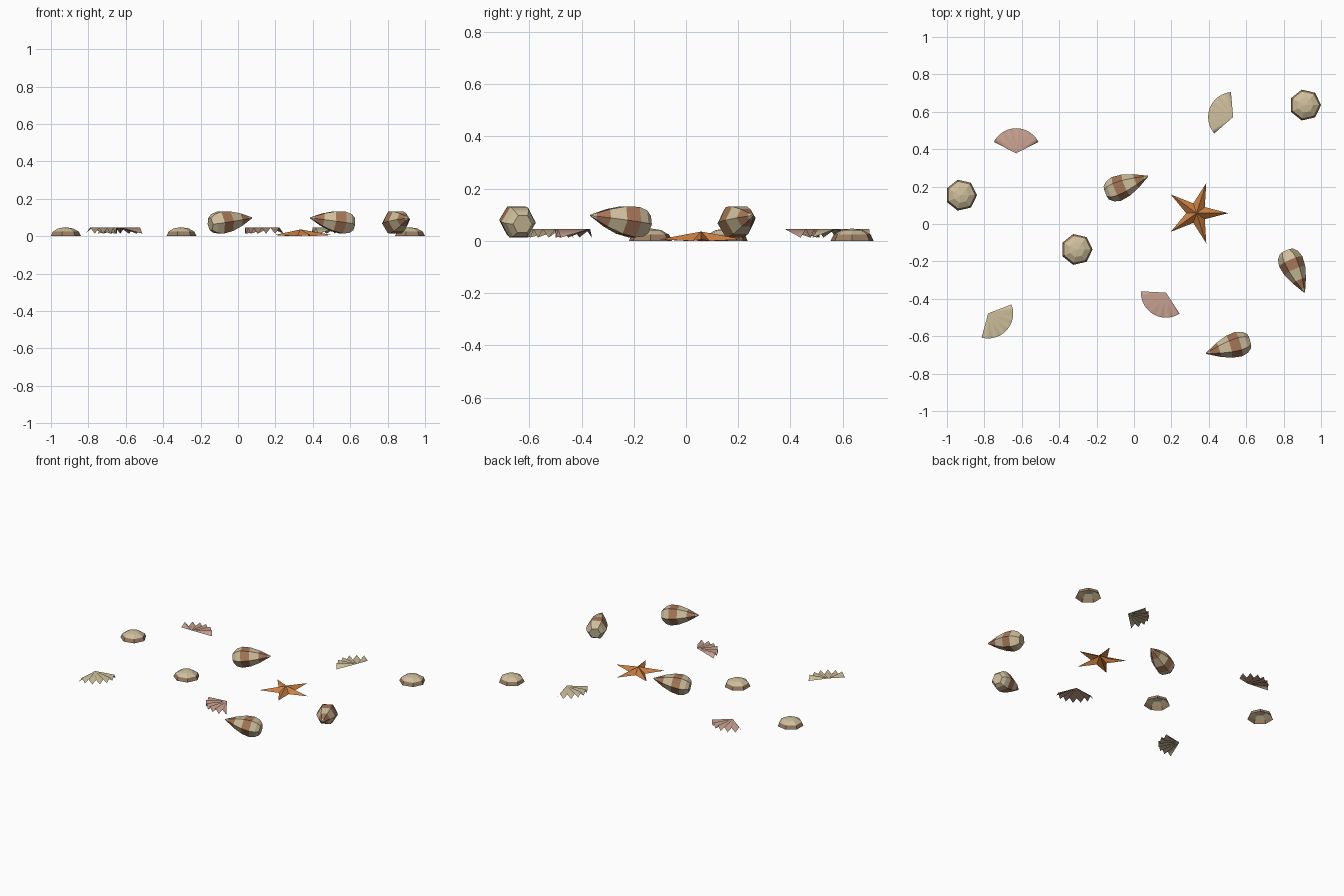
import bpy, math
from mathutils import Matrix, Vector

if "Cube" in bpy.data.objects:
    bpy.data.objects.remove(bpy.data.objects["Cube"])


def material(name, rgb):
    m = bpy.data.materials.new(name)
    m.diffuse_color = (*rgb, 1)
    m.use_nodes = True
    m.node_tree.nodes["Principled BSDF"].inputs["Base Color"].default_value = m.diffuse_color
    return m


CREAM = material("cream", (0.62, 0.52, 0.33))
PINK = material("dusty pink", (0.58, 0.36, 0.28))
BROWN = material("warm brown", (0.37, 0.18, 0.095))
RIM = material("rim brown", (0.33, 0.21, 0.125))
ORANGE = material("orange", (0.60, 0.21, 0.055))


def make(name, verts, faces, mats, matrix, rule=None, smooth=False):
    me = bpy.data.meshes.new(name)
    me.from_pydata([matrix @ Vector(v) for v in verts], [], faces)
    for m in mats:
        me.materials.append(m)
    for i, p in enumerate(me.polygons):
        p.use_smooth = smooth
        if rule:
            p.material_index = rule(i)
    me.update()
    ob = bpy.data.objects.new(name, me)
    bpy.context.collection.objects.link(ob)
    return ob


def place(x, y, z=0, deg=0, tilt=0):
    return (Matrix.Translation((x, y, z)) @ Matrix.Rotation(math.radians(deg), 4, 'Z')
            @ Matrix.Rotation(math.radians(tilt), 4, 'Y'))


def skin(rings, n):
    """Quads between consecutive rings of n vertices."""
    return [(r * n + i, r * n + (i + 1) % n, (r + 1) * n + (i + 1) % n, (r + 1) * n + i)
            for r in range(rings - 1) for i in range(n)]


# pleated scallop fans: a single sheet, folded between a high and a low rim
def fan(name, x, y, deg, mat, n=12, r=0.134, half=1.1):
    verts = [(0, 0, 0.046)]
    for i in range(n + 1):
        a = -half + 2 * half * i / n
        verts.append((r * math.cos(a), r * math.sin(a), 0.046 if i % 2 else 0.013))
    make(name, verts, [(0, i + 1, i + 2) for i in range(n)], [mat], place(x, y, 0, deg), smooth=True)


fan("fan_shell_back_left", -0.63, 0.378, 90, PINK)
fan("fan_shell_back_right", 0.53, 0.572, 158, CREAM)
fan("fan_shell_front_right", 0.171, -0.367, 240, PINK)
fan("fan_shell_front_left", -0.78, -0.478, -42, CREAM)


# low domed shells, seven sided and open underneath, brown lower ring
def dome(name, x, y, n=7, r=0.0845, h=0.048):
    verts = []
    for k in range(3):
        lat = math.radians(30 * k)
        for i in range(n):
            a = math.tau * i / n
            verts.append((r * math.cos(lat) * math.cos(a), r * math.cos(lat) * math.sin(a),
                          h * math.sin(lat)))
    verts.append((0, 0, h))
    faces = skin(3, n) + [(2 * n + i, 2 * n + (i + 1) % n, 3 * n) for i in range(n)]
    make(name, verts, faces, [RIM, CREAM], place(x, y), lambda i: 0 if i < n else 1)


dome("dome_shell_left", -0.924, 0.154)
dome("dome_shell_middle", -0.306, -0.136)
dome("dome_shell_right", 0.9155, 0.636)

# starfish: five ridged arms
verts = [(0, 0, 0.036)]
for i in range(10):
    a, r = math.tau * i / 10, (0.055 if i % 2 else 0.17)
    verts.append((r * math.cos(a), r * math.sin(a), 0.0 if i % 2 else 0.006))
make("starfish", verts, [(0, i + 1, (i + 1) % 10 + 1) for i in range(10)], [ORANGE],
     place(0.334, 0.058))

# banded cone shells: (distance from the tip, radius), lying with the tip raised
PROFILE = [(0, 0.003), (0.022, 0.014), (0.07, 0.039), (0.13, 0.061), (0.185, 0.068),
           (0.22, 0.058), (0.243, 0.038)]
BANDS = [0, 1, 0, 1, 0, 0]


def cone_shell(name, tip_x, tip_y, deg, n=6):
    verts = [(-s, r * math.cos(math.tau * i / n), r * math.sin(math.tau * i / n))
             for s, r in PROFILE for i in range(n)]
    k = len(PROFILE)
    faces = [tuple(reversed(f)) for f in skin(k, n)]
    faces += [tuple(range(n)), tuple(reversed(range((k - 1) * n, k * n)))]
    make(name, verts, [tuple(reversed(f)) for f in faces], [CREAM, BROWN],
         place(tip_x, tip_y, 0.098, deg, -8),
         lambda i: BANDS[i // n] if i < n * (k - 1) else 0)


cone_shell("cone_shell_back", 0.075, 0.256, 22)
cone_shell("cone_shell_front", 0.385, -0.692, 196)
cone_shell("cone_shell_right", 0.912, -0.366, -66)

# make all closed shells face outwards
import bmesh
for ob in bpy.data.objects:
    if ob.name.startswith("cone_shell"):
        bm = bmesh.new()
        bm.from_mesh(ob.data)
        bmesh.ops.recalc_face_normals(bm, faces=bm.faces)
        bm.to_mesh(ob.data)
        bm.free()
